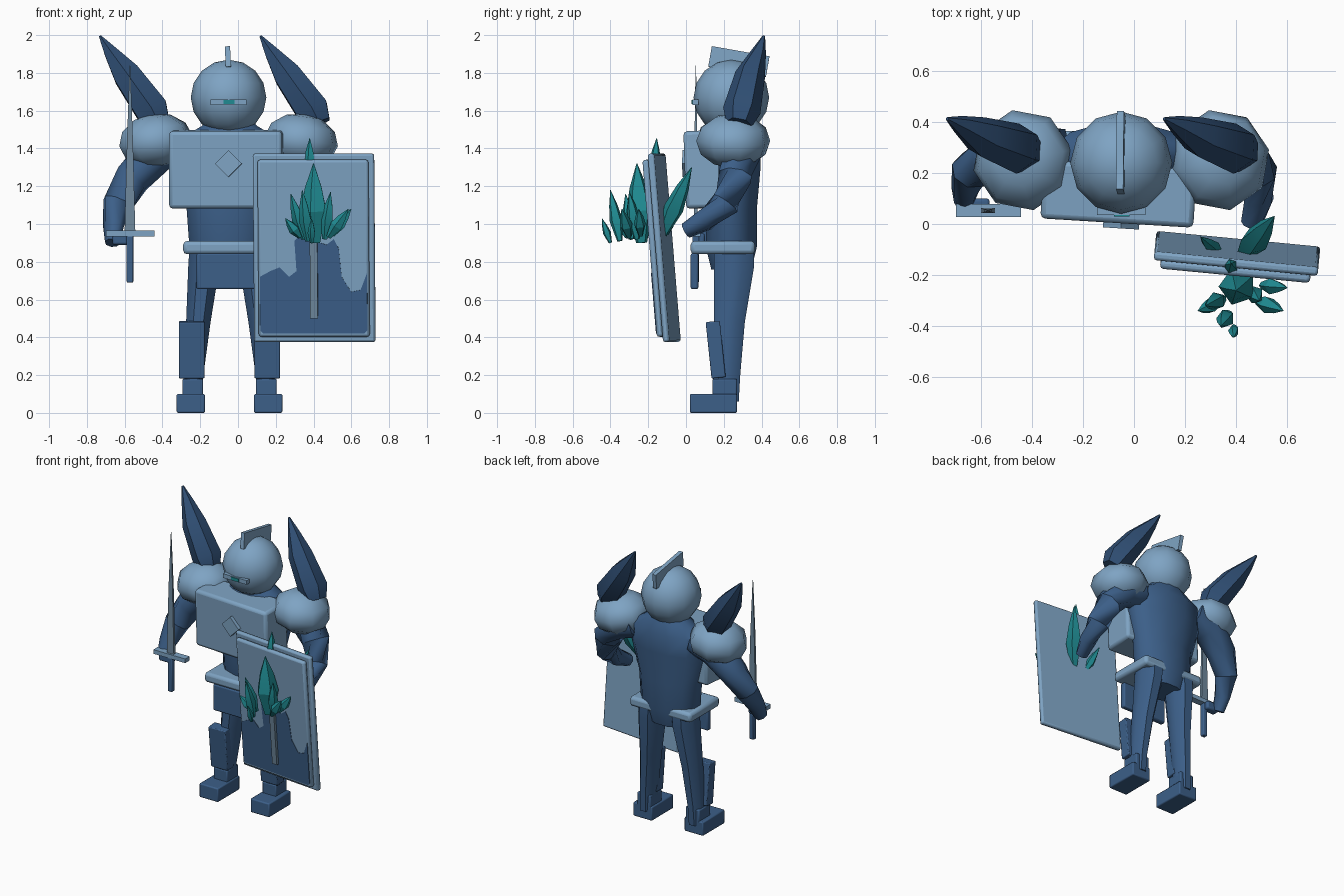
import bpy, bmesh, math
from mathutils import Vector, Matrix, Euler

CX = -0.045  # mirror line of the body


def material(name, rgb):
    m = bpy.data.materials.new(name)
    m.diffuse_color = (*rgb, 1)
    return m


STEEL = material("light steel blue", (0.21, 0.37, 0.55))
NAVY = material("dark blue cloth", (0.045, 0.115, 0.25))
HORN = material("deep blue horn", (0.028, 0.075, 0.17))
TEAL = material("teal crystal", (0.014, 0.26, 0.29))
GREY = material("grey metal", (0.16, 0.25, 0.34))


def finish(name, bm, mat, angle=40, bevel=0, matrix=None):
    bmesh.ops.recalc_face_normals(bm, faces=bm.faces)
    if matrix:
        bm.transform(matrix)
    me = bpy.data.meshes.new(name)
    bm.to_mesh(me)
    bm.free()
    me.materials.append(mat)
    ob = bpy.data.objects.new(name, me)
    bpy.context.collection.objects.link(ob)
    if bevel:
        mod = ob.modifiers.new("bevel", "BEVEL")
        mod.width = bevel
        mod.segments = 2
    bpy.ops.object.select_all(action="DESELECT")
    ob.select_set(True)
    bpy.context.view_layer.objects.active = ob
    bpy.ops.object.shade_smooth_by_angle(angle=math.radians(angle))
    return ob


def box(name, center, size, mat, rot=(0, 0, 0), bevel=0, parent=None):
    bm = bmesh.new()
    bmesh.ops.create_cube(bm, size=1)
    e = Euler([math.radians(a) for a in rot]).to_matrix().to_4x4()
    m = Matrix.Translation(center) @ e @ Matrix.Diagonal((*size, 1))
    return finish(name, bm, mat, 35, bevel, (parent @ m) if parent else m)


def blob(name, center, radii, mat, seg, rings, rot=(0, 0, 0)):
    bm = bmesh.new()
    bmesh.ops.create_uvsphere(bm, u_segments=seg, v_segments=rings, radius=1)
    e = Euler([math.radians(a) for a in rot]).to_matrix().to_4x4()
    return finish(name, bm, mat, 50, 0, Matrix.Translation(center) @ e @ Matrix.Diagonal((*radii, 1)))


def tube(name, rings, mat, sides=8, angle=50, flat=False):
    """Skin rings (x, y, z, rx, ry); flat keeps every ring horizontal."""
    bm = bmesh.new()
    pts = [Vector(r[:3]) for r in rings]
    loops = []
    for i, r in enumerate(rings):
        d = pts[min(i + 1, len(pts) - 1)] - pts[max(i - 1, 0)]
        q = Matrix.Identity(3) if flat else Vector((0, 0, 1)).rotation_difference(d).to_matrix()
        loop = []
        for k in range(sides):
            a = 2 * math.pi * (k + 0.5) / sides
            loop.append(bm.verts.new(pts[i] + q @ Vector((r[3] * math.cos(a), r[4] * math.sin(a), 0))))
        loops.append(loop)
    for a, b in zip(loops, loops[1:]):
        for k in range(sides):
            n = (k + 1) % sides
            bm.faces.new((a[k], a[n], b[n], b[k]))
    bm.faces.new(loops[0])
    bm.faces.new(loops[-1])
    return finish(name, bm, mat, angle)


def plate(name, outline, y, thick, mat, parent):
    """Extrude an (x, z) outline forward from depth y."""
    bm = bmesh.new()
    f = bm.faces.new([bm.verts.new((x, y, z)) for x, z in outline])
    g = bmesh.ops.extrude_face_region(bm, geom=[f])
    bmesh.ops.translate(bm, vec=(0, -thick, 0), verts=[v for v in g["geom"] if isinstance(v, bmesh.types.BMVert)])
    return finish(name, bm, mat, 30, 0, parent)


# Torso, from hips to neck
tube("torso", [(CX, 0.24, 0.76, 0.17, 0.11), (CX, 0.24, 0.88, 0.22, 0.14), (CX, 0.24, 1.08, 0.235, 0.14),
               (CX, 0.25, 1.3, 0.29, 0.15), (CX, 0.26, 1.44, 0.29, 0.14), (CX, 0.26, 1.52, 0.15, 0.11),
               (CX, 0.25, 1.6, 0.08, 0.08)], NAVY, 12, flat=True)
box("belt", (CX, 0.195, 0.875), (0.49, 0.34, 0.07), STEEL, bevel=0.02)
box("hip_plate", (CX + 0.005, 0.045, 0.75), (0.36, 0.04, 0.19), NAVY, bevel=0.01)

# Chest plate and its diamond
box("chest_plate", (-0.06, 0.125, 1.29), (0.6, 0.23, 0.41), STEEL, (2, 0, -3.5), 0.02)
box("chest_diamond", (-0.05, 0.0, 1.32), (0.1, 0.035, 0.1), STEEL, (0, 45, -3.5))

# Head, visor and crest
blob("helmet", (-0.05, 0.24, 1.67), (0.2, 0.2, 0.2), STEEL, 12, 8)
box("visor", (-0.05, 0.05, 1.645), (0.19, 0.03, 0.03), STEEL)
box("visor_light", (-0.048, 0.0335, 1.645), (0.06, 0.007, 0.022), TEAL)
box("crest", (-0.052, 0.28, 1.86), (0.028, 0.31, 0.11), STEEL, (-10, -3, 0))

# Legs, shin guards and feet
for s, side in ((-1, "right"), (1, "left")):
    def X(d):
        return CX + s * d
    tube(side + "_leg", [(X(0.195), 0.21, 0.06, 0.055, 0.075), (X(0.19), 0.215, 0.2, 0.056, 0.078),
                         (X(0.165), 0.23, 0.48, 0.07, 0.088), (X(0.135), 0.255, 0.78, 0.09, 0.115),
                         (X(0.13), 0.255, 0.86, 0.09, 0.115)], NAVY, 8, flat=True)
    box(side + "_shin_guard", (X(0.2), 0.157, 0.335), (0.135, 0.075, 0.3), NAVY, (6, 0, 0), 0.006)
    box(side + "_foot", (X(0.205), 0.145, 0.05), (0.15, 0.25, 0.1), NAVY, (0, 0, 0), 0.008)
    box(side + "_ankle", (X(0.195), 0.205, 0.13), (0.11, 0.13, 0.1), NAVY, (0, 0, 0), 0.008)

# Arms
tube("right_arm", [(-0.28, 0.27, 1.42, 0.11, 0.11), (-0.43, 0.27, 1.38, 0.115, 0.12), (-0.56, 0.25, 1.24, 0.095, 0.1),
                   (-0.635, 0.21, 1.11, 0.075, 0.085), (-0.66, 0.14, 0.99, 0.055, 0.06),
                   (-0.665, 0.09, 0.9, 0.04, 0.045)], NAVY, 8)
tube("left_arm", [(0.2, 0.27, 1.42, 0.11, 0.11), (0.34, 0.28, 1.38, 0.115, 0.12), (0.44, 0.26, 1.25, 0.09, 0.1),
                  (0.49, 0.21, 1.11, 0.07, 0.08), (0.49, 0.1, 1.02, 0.058, 0.06),
                  (0.46, 0.0, 0.965, 0.042, 0.042)], NAVY, 8)
box("right_hand", (-0.615, 0.07, 0.92), (0.1, 0.06, 0.06), NAVY, bevel=0.012)

# Shoulder guards, each with a horn (both horns lean the same way)
for x, tilt, side in ((-0.435, -8, "right"), (0.335, 8, "left")):
    blob(side + "_shoulder_guard", (x, 0.25, 1.44), (0.2, 0.2, 0.145), STEEL, 8, 6, (0, tilt, 12))
for dx, side in ((0, "right"), (0.85, "left")):
    tube(side + "_horn", [(-0.42 + dx, 0.28, 1.53, 0.07, 0.07), (-0.455 + dx, 0.295, 1.6, 0.1, 0.1),
                          (-0.59 + dx, 0.34, 1.79, 0.082, 0.08), (-0.675 + dx, 0.385, 1.91, 0.04, 0.04),
                          (-0.731 + dx, 0.412, 1.995, 0.007, 0.007)], HORN, 6, 30)

# Sword
tube("sword_blade", [(-0.572, 0.052, 0.96, 0.04, 0.014), (-0.572, 0.052, 1.45, 0.022, 0.01),
                     (-0.572, 0.052, 1.84, 0.002, 0.002)], GREY, 4, 20, True)
box("sword_guard", (-0.57, 0.053, 0.95), (0.255, 0.05, 0.03), STEEL)
box("sword_grip", (-0.572, 0.052, 0.815), (0.035, 0.035, 0.25), NAVY, bevel=0.006)

# Shield: back slab, raised front panel, and dark lower field, all leaning forward
S = (Matrix.Translation((0.402, -0.13, 0.873)) @ Matrix.Rotation(math.radians(-5.5), 4, "Z")
     @ Matrix.Rotation(math.radians(4.7), 4, "X"))
box("shield_back", (0, 0.015, 0), (0.645, 0.035, 1.0), STEEL, bevel=0.012, parent=S)
box("shield_panel", (0, -0.018, 0), (0.59, 0.036, 0.94), STEEL, bevel=0.014, parent=S)
plate("shield_dark_field", [(-0.27, -0.45), (0.27, -0.45), (0.285, -0.435), (0.285, -0.13), (0.25, -0.22),
                            (0.2, -0.23), (0.15, -0.15), (0.135, 0.0), (0.11, 0.05), (0.07, 0.02), (0.04, 0.03),
                            (0.0, 0.04), (-0.04, 0.05), (-0.08, 0.06), (-0.1, 0.04), (-0.09, -0.12),
                            (-0.13, -0.15), (-0.18, -0.1), (-0.23, -0.12), (-0.285, -0.15), (-0.285, -0.435)],
      -0.034, 0.005, NAVY, S)
tube_stem = box("shield_stem", (0.003, -0.045, -0.16), (0.04, 0.025, 0.42), GREY, parent=S)

# Crystals bursting from the shield: base, tip, radius
crystals = [((0.41, -0.235, 0.9), (0.4, -0.26, 1.32), 0.075), ((0.35, -0.29, 0.92), (0.28, -0.32, 1.16), 0.036),
            ((0.33, -0.31, 0.93), (0.25, -0.34, 1.03), 0.03), ((0.37, -0.35, 0.91), (0.34, -0.40, 1.18), 0.036),
            ((0.39, -0.4, 0.9), (0.39, -0.445, 1.03), 0.022), ((0.46, -0.26, 0.92), (0.49, -0.3, 1.17), 0.036),
            ((0.48, -0.3, 0.93), (0.585, -0.34, 1.08), 0.035), ((0.5, -0.24, 0.94), (0.6, -0.25, 1.08), 0.033),
            ((0.42, -0.13, 0.93), (0.55, 0.03, 1.3), 0.055), ((0.34, -0.12, 0.92), (0.26, -0.05, 1.12), 0.03),
            ((0.38, -0.17, 1.24), (0.38, -0.155, 1.455), 0.032)]
for i, (a, b, r) in enumerate(crystals):
    a, b = Vector(a), Vector(b)
    tube(f"crystal_{i + 1}", [(*a.lerp(b, t), r * k, r * k) for t, k in
                              ((0, 0.4), (0.4, 1), (0.7, 0.65), (1, 0.03))], TEAL, 5, 20)
